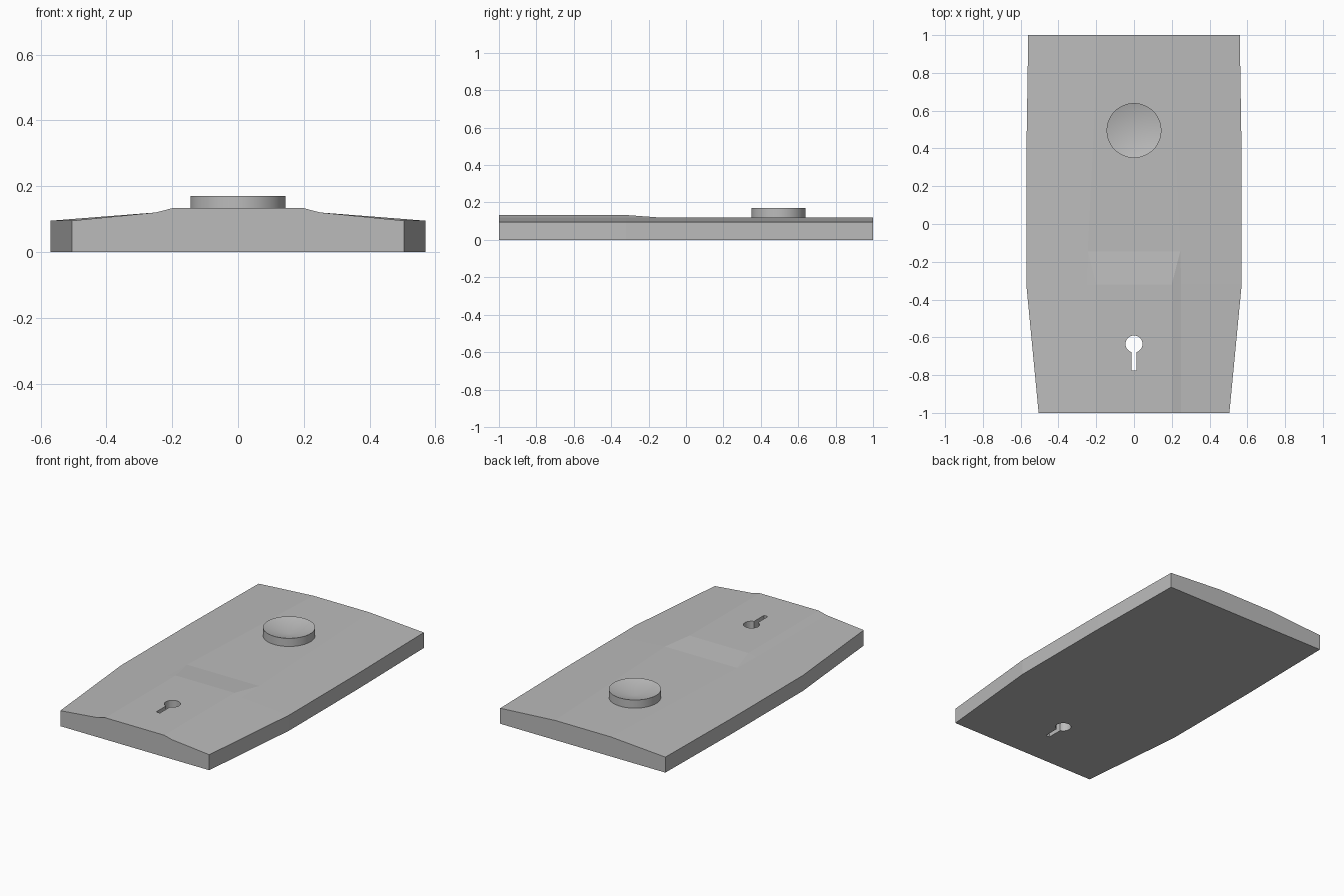
import bpy, bmesh, math

if "Cube" in bpy.data.objects:
    bpy.data.objects.remove(bpy.data.objects["Cube"], do_unlink=True)

grey = bpy.data.materials.new("plain_grey")
grey.use_nodes = True
colour = (0.5, 0.5, 0.5, 1)
grey.diffuse_color = colour
grey.node_tree.nodes["Principled BSDF"].inputs["Base Color"].default_value = colour


def finish(name, bm):
    bmesh.ops.recalc_face_normals(bm, faces=bm.faces)
    mesh = bpy.data.meshes.new(name)
    bm.to_mesh(mesh)
    bm.free()
    mesh.materials.append(grey)
    obj = bpy.data.objects.new(name, mesh)
    bpy.context.collection.objects.link(obj)
    return obj


def smooth(obj):
    bpy.ops.object.select_all(action='DESELECT')
    obj.select_set(True)
    bpy.context.view_layer.objects.active = obj
    bpy.ops.object.shade_smooth_by_angle(angle=math.radians(30))


# Tapered plate with a raised front land: y, edge x, shoulder x, crest x, crest z
sections = [
    (-1.0, 0.505, 0.25, 0.20, 0.133),
    (-0.32, 0.57, 0.25, 0.20, 0.133),
    (-0.145, 0.57, 0.245, 0.245, 0.12),
    (0.35, 0.57, 0.22, 0.22, 0.12),
    (1.0, 0.56, 0.19, 0.19, 0.12),
]
bm = bmesh.new()
rings = []
for y, edge, shoulder, crest, top in sections:
    half = [(edge, 0), (edge, 0.095), (shoulder, 0.12), (crest, top)]
    ring = half + [(-x, z) for x, z in reversed(half)]
    rings.append([bm.verts.new((x, y, z)) for x, z in ring])
for a, b in zip(rings, rings[1:]):
    for i in range(len(a)):
        j = (i + 1) % len(a)
        bm.faces.new((a[i], a[j], b[j], b[i]))
bm.faces.new(rings[0])
bm.faces.new(rings[-1])
bmesh.ops.remove_doubles(bm, verts=bm.verts, dist=0.0005)
plate = finish("plate", bm)

# Keyhole: round head with a narrow slot running to the front
head_y, head_r, slot_w, slot_end = -0.635, 0.045, 0.013, -0.775
bm = bmesh.new()
start = math.asin(slot_w / head_r) - math.pi / 2
sweep = 2 * math.pi - 2 * math.asin(slot_w / head_r)
outline = [(-slot_w, slot_end), (slot_w, slot_end)]
for i in range(33):
    a = start + sweep * i / 32
    outline.append((head_r * math.cos(a), head_y + head_r * math.sin(a)))
face = bm.faces.new([bm.verts.new((x, y, -0.1)) for x, y in outline])
wall = bmesh.ops.extrude_face_region(bm, geom=[face])["geom"]
bmesh.ops.translate(bm, vec=(0, 0, 0.4),
                    verts=[v for v in wall if isinstance(v, bmesh.types.BMVert)])
cutter = finish("keyhole_cutter", bm)
cutter.hide_render = True
cutter.hide_set(True)
cut = plate.modifiers.new("keyhole", 'BOOLEAN')
cut.operation = 'DIFFERENCE'
cut.solver = 'EXACT'
cut.object = cutter
# Apply the cut and drop the helper
bpy.context.view_layer.update()
graph = bpy.context.evaluated_depsgraph_get()
cut_mesh = bpy.data.meshes.new_from_object(plate.evaluated_get(graph))
plate.modifiers.clear()
plate.data = cut_mesh
bpy.data.objects.remove(cutter, do_unlink=True)

# Round button with a dished top
bm = bmesh.new()
bmesh.ops.create_cone(bm, cap_ends=True, segments=64, radius1=0.145,
                      radius2=0.145, depth=0.06)
bmesh.ops.translate(bm, verts=bm.verts, vec=(0, 0.495, 0.14))
bm.normal_update()
lid = max(bm.faces, key=lambda f: f.calc_center_median().z)
centre = bmesh.ops.poke(bm, faces=[lid])["verts"][0]
centre.co.z -= 0.04
smooth(finish("dished_button", bm))
